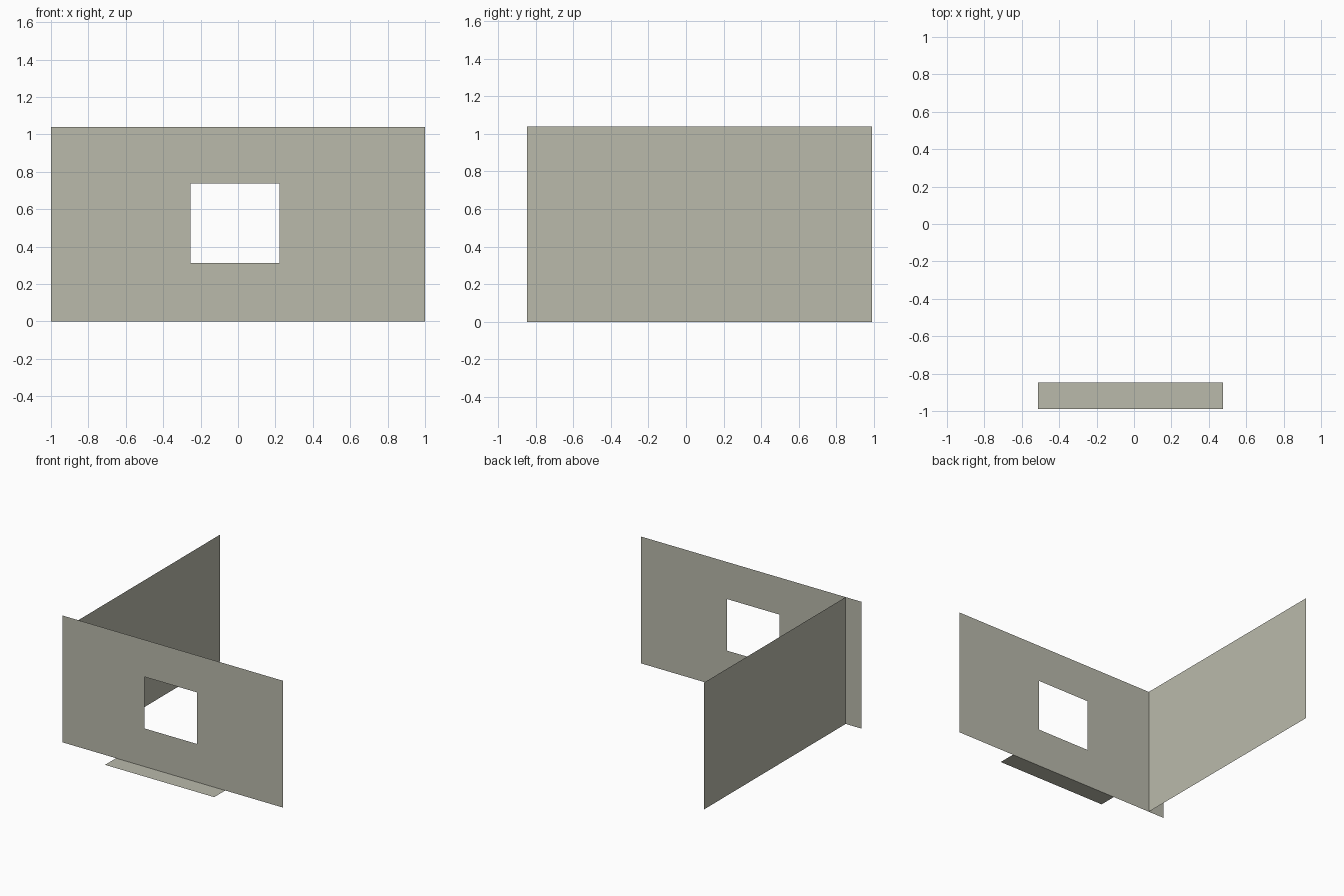
import bpy, bmesh

if "Cube" in bpy.data.objects:
    bpy.data.objects.remove(bpy.data.objects["Cube"])

H = 1.04          # wall height
FRONT_Y = -0.847  # plane of the front wall
SIDE_X = -0.856   # plane of the side wall

stone = bpy.data.materials.new("warm_grey_plaster")
stone.diffuse_color = (0.49, 0.49, 0.41, 1)
stone.use_nodes = True
stone.node_tree.nodes["Principled BSDF"].inputs["Base Color"].default_value = stone.diffuse_color


def sheet(name, faces):
    """Thin sheet object made from quads given as corner lists."""
    bm = bmesh.new()
    for quad in faces:
        bm.faces.new([bm.verts.new(c) for c in quad])
    bmesh.ops.remove_doubles(bm, verts=bm.verts, dist=1e-5)
    mesh = bpy.data.meshes.new(name)
    bm.to_mesh(mesh)
    bm.free()
    mesh.materials.append(stone)
    obj = bpy.data.objects.new(name, mesh)
    bpy.context.collection.objects.link(obj)
    return obj


# Front wall: frame of four mitred quads around the window opening
def ring(x0, x1, z0, z1):
    return [(x0, FRONT_Y, z0), (x1, FRONT_Y, z0), (x1, FRONT_Y, z1), (x0, FRONT_Y, z1)]


outer = ring(-1, 1, 0, H)
inner = ring(-0.255, 0.221, 0.313, 0.736)
sheet("front_wall", [(outer[i], outer[(i + 1) % 4], inner[(i + 1) % 4], inner[i])
                     for i in range(4)])

# Side wall running back from the front wall
sheet("side_wall", [[(SIDE_X, FRONT_Y, 0), (SIDE_X, FRONT_Y, H),
                     (SIDE_X, 0.99, H), (SIDE_X, 0.99, 0)]])

# Step lying on the ground in front of the wall
sheet("front_step", [[(-0.513, -0.99, 0), (0.477, -0.99, 0),
                      (0.477, FRONT_Y, 0), (-0.513, FRONT_Y, 0)]])
